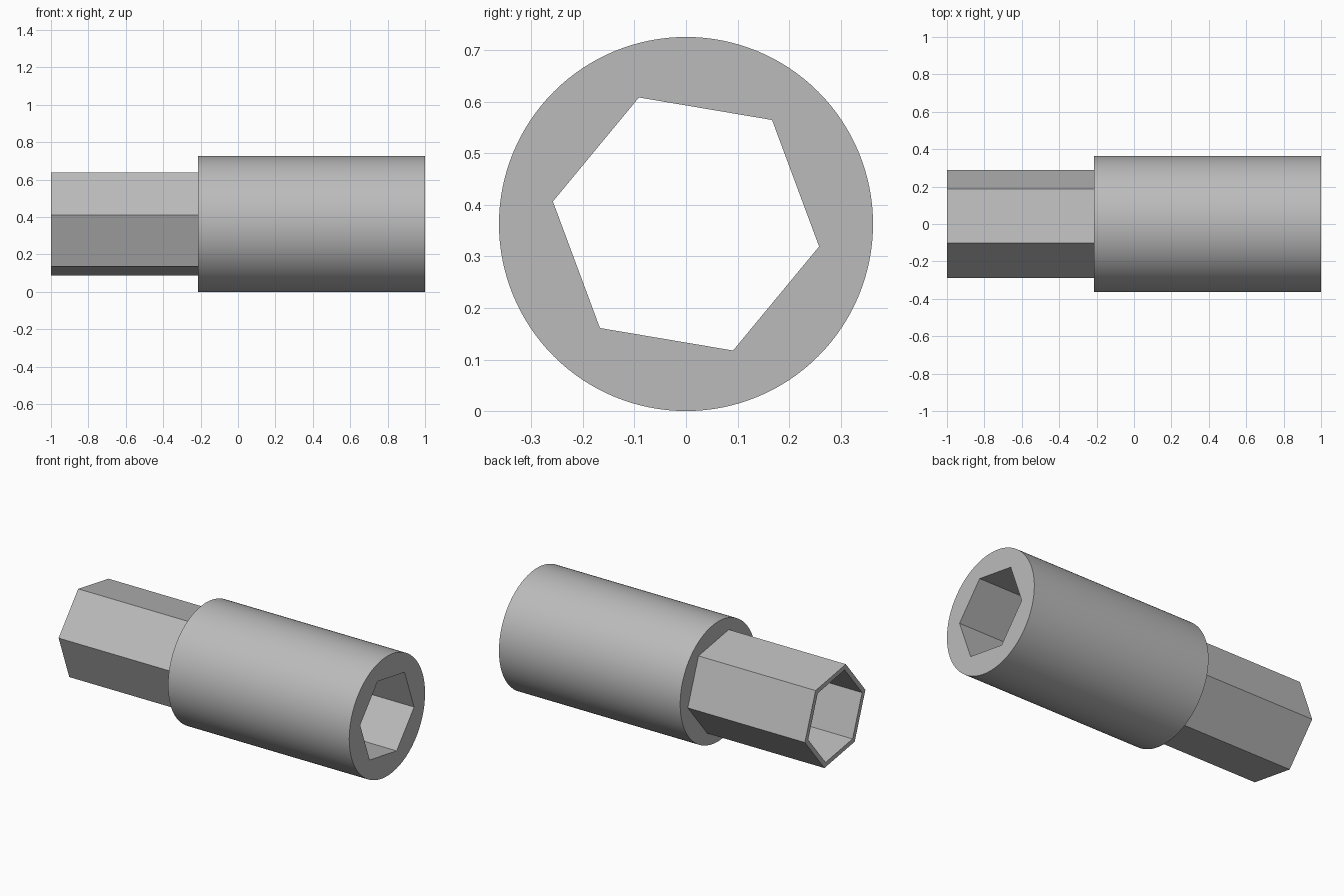
import bpy
import bmesh
from math import cos, sin, radians, tau
from mathutils import Vector

default_cube = bpy.data.objects.get("Cube")
if default_cube:
    bpy.data.objects.remove(default_cube, do_unlink=True)

AXIS_Z = 0.363      # height of the long axis
TWIST = radians(-9.6)  # turn of the hexagons about that axis

steel = bpy.data.materials.new("grey_steel")
steel.use_nodes = True
grey = (0.5, 0.5, 0.5, 1)
steel.diffuse_color = grey
steel.node_tree.nodes["Principled BSDF"].inputs["Base Color"].default_value = grey


def prism(name, sides, radius, x0, x1, turn=0.0):
    """Regular prism lying along x."""
    bm = bmesh.new()
    ring = []
    for i in range(sides):
        a = turn + tau * i / sides
        ring.append(bm.verts.new((x0, radius * cos(a), AXIS_Z + radius * sin(a))))
    face = bm.faces.new(ring)
    grown = bmesh.ops.extrude_face_region(bm, geom=[face], use_keep_orig=True)
    moved = [v for v in grown["geom"] if isinstance(v, bmesh.types.BMVert)]
    bmesh.ops.translate(bm, verts=moved, vec=Vector((x1 - x0, 0, 0)))
    bmesh.ops.recalc_face_normals(bm, faces=bm.faces)
    mesh = bpy.data.meshes.new(name)
    bm.to_mesh(mesh)
    bm.free()
    mesh.materials.append(steel)
    obj = bpy.data.objects.new(name, mesh)
    bpy.context.collection.objects.link(obj)
    return obj


def combine(target, tool, operation):
    """Apply a boolean to the target and discard the tool."""
    bpy.context.view_layer.objects.active = target
    mod = target.modifiers.new(operation.lower(), 'BOOLEAN')
    mod.operation = operation
    mod.solver = 'EXACT'
    mod.object = tool
    bpy.ops.object.modifier_apply(modifier=mod.name)
    bpy.data.objects.remove(tool, do_unlink=True)


# Round barrel joined to the hexagonal shank
adapter = prism("hex_socket_adapter", 128, AXIS_Z, -0.215, 1)
combine(adapter, prism("shank", 6, 0.294, -1, 0.2, TWIST), 'UNION')

# Hexagonal bore through the whole length
bore = prism("bore_cutter", 6, 0.262, -1.2, 1.2, TWIST)
bore.hide_render = True
combine(adapter, bore, 'DIFFERENCE')

# Smooth barrel, crisp hexagon edges and rims
bpy.ops.object.select_all(action='DESELECT')
adapter.select_set(True)
bpy.context.view_layer.objects.active = adapter
bpy.ops.object.shade_smooth_by_angle(angle=radians(30))
